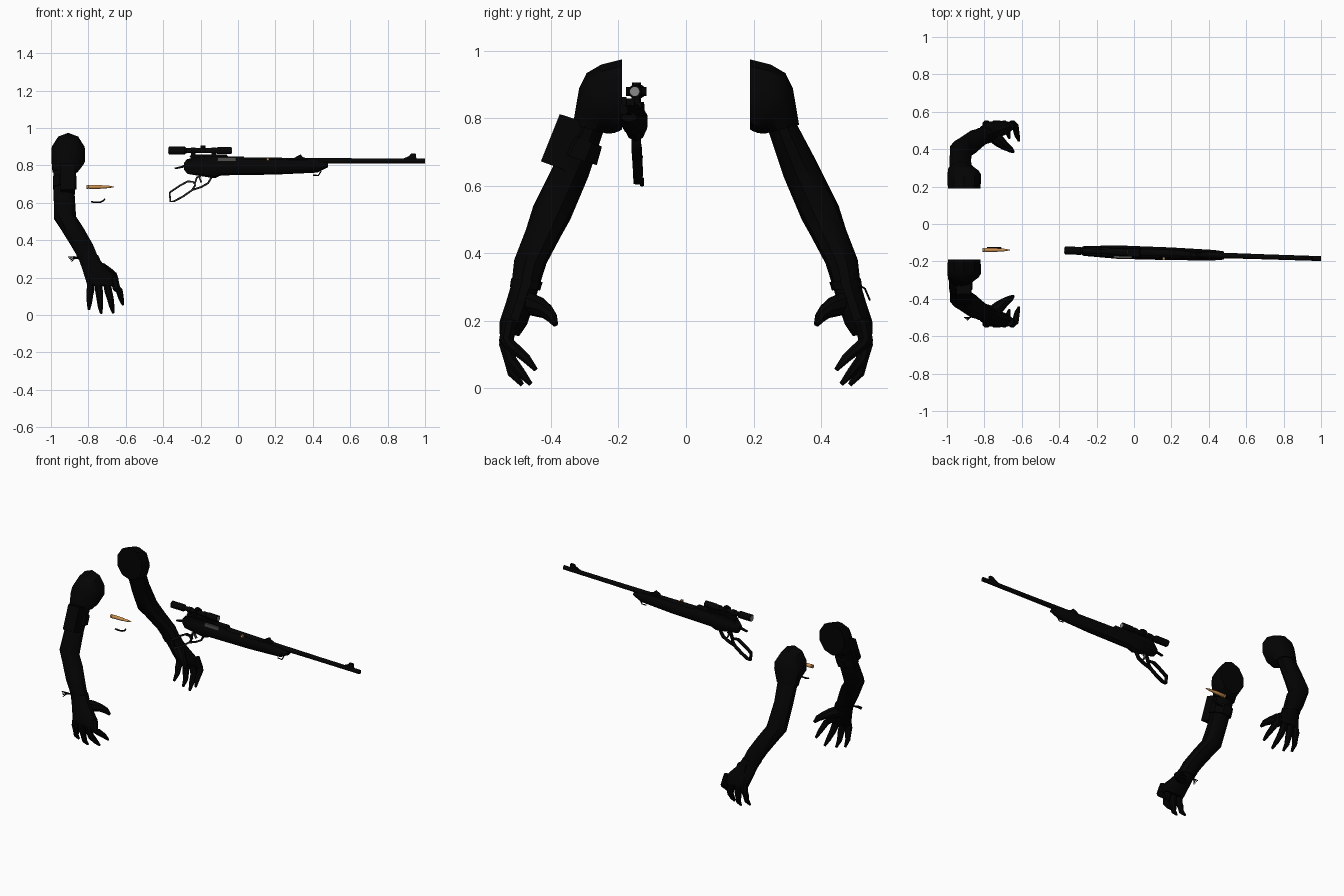
import bpy, bmesh, math
from mathutils import Vector

cube = bpy.data.objects.get("Cube")
if cube:
    bpy.data.objects.remove(cube, do_unlink=True)


def material(name, rgb):
    m = bpy.data.materials.new(name)
    m.use_nodes = True
    m.diffuse_color = (*rgb, 1)
    m.node_tree.nodes["Principled BSDF"].inputs["Base Color"].default_value = (*rgb, 1)
    return m


CLOTH = material("black cloth", (0.001, 0.001, 0.001))
SKIN = material("black glove", (0.0008, 0.0008, 0.0008))
GUN = material("gun black", (0.0012, 0.0012, 0.0012))
STEEL = material("dark steel", (0.08, 0.08, 0.075))
LENS = material("lens grey", (0.25, 0.25, 0.25))
BRASS = material("brass", (0.6, 0.28, 0.08))


def loft(name, rings, mat, closed=False):
    """Skin a list of point rings into one mesh."""
    bm = bmesh.new()
    rows = [[bm.verts.new(p) for p in ring] for ring in rings]
    n = len(rows[0])
    pairs = list(zip(rows, rows[1:])) + ([(rows[-1], rows[0])] if closed else [])
    for a, b in pairs:
        for i in range(n):
            j = (i + 1) % n
            bm.faces.new((a[i], a[j], b[j], b[i]))
    if not closed:
        bm.faces.new(rows[0])
        bm.faces.new(rows[-1])
    bmesh.ops.recalc_face_normals(bm, faces=bm.faces)
    me = bpy.data.meshes.new(name)
    bm.to_mesh(me)
    bm.free()
    me.materials.append(mat)
    ob = bpy.data.objects.new(name, me)
    bpy.context.collection.objects.link(ob)
    bpy.ops.object.select_all(action="DESELECT")
    ob.select_set(True)
    bpy.context.view_layer.objects.active = ob
    bpy.ops.object.shade_smooth_by_angle(angle=math.radians(35))
    return ob


def oval(c, u, v, n):
    return [c + u * math.cos(a) + v * math.sin(a)
            for a in (2 * math.pi * (i + 0.5) / n for i in range(n))]


def tube(name, pts, radii, mat, n=10, ref=(0, 1, 0), flat=1, closed=False):
    """Round or flattened tube along a path; flat widens it along ref."""
    pts = [Vector(p) for p in pts]
    if not isinstance(radii, (list, tuple)):
        radii = [radii] * len(pts)
    rings, last = [], len(pts) - 1
    for i, p in enumerate(pts):
        after = pts[(i + 1) % len(pts)] if closed else pts[min(i + 1, last)]
        t = (after - pts[i - 1 if closed else max(i - 1, 0)]).normalized()
        u = Vector(ref)
        u = (u - t * u.dot(t)).normalized()
        rings.append(oval(p, u * radii[i] * flat, t.cross(u) * radii[i], n))
    return loft(name, rings, mat, closed)


def prism(name, profile, axis, lo, hi, mat):
    """Extrude a profile along x (profile y,z) or y (profile x,z)."""
    def at(d):
        return [Vector((d, a, b) if axis == "x" else (a, d, b)) for a, b in profile]
    return loft(name, [at(lo), at(hi)], mat)


def limb(name, sections, side, mat, n=10):
    """Each section: outer y, z, inner y, z, centre x, half width."""
    rings = []
    for oy, oz, iy, iz, x, w in sections:
        c = Vector((x, side * (oy + iy) / 2, (oz + iz) / 2))
        v = Vector((0, side * (oy - iy) / 2, (oz - iz) / 2))
        rings.append(oval(c, Vector((w * 1.04, 0, 0)), v * 1.04, n))
    return loft(name, rings, mat)


# Arms, one for each side
sleeve = [(.19, .97, .19, .77, -.908, .087), (.25, .955, .20, .765, -.908, .09),
          (.293, .93, .213, .76, -.908, .09), (.315, .885, .225, .757, -.912, .084),
          (.333, .78, .238, .755, -.925, .068)]
forearm = [(.322, .79, .245, .765, -.925, .062), (.38, .68, .29, .63, -.93, .056),
           (.45, .54, .345, .50, -.925, .06), (.472, .47, .37, .455, -.887, .062),
           (.507, .38, .415, .37, -.835, .06), (.515, .31, .437, .30, -.80, .054),
           (.53, .26, .452, .25, -.772, .064), (.55, .20, .472, .19, -.735, .082),
           (.552, .16, .495, .155, -.724, .082)]
# Each finger: knuckle x, tip x, tip y, tip z
fingers = {"little": (-.785, -.797, .485, .03), "ring": (-.748, -.732, .485, .01),
           "middle": (-.705, -.667, .46, .012), "index": (-.664, -.615, .445, .055)}

for side, label in ((-1, "front"), (1, "back")):
    limb(label + "_sleeve", sleeve, side, CLOTH)
    limb(label + "_forearm", forearm, side, SKIN)
    for finger, (kx, tx, ty, tz) in fingers.items():
        path = [(kx, side * .522, .20), (kx * .7 + tx * .3, side * .533, tz * .3 + .125),
                (kx * .4 + tx * .6, side * .522, tz + .075),
                (kx * .2 + tx * .8, side * (ty + .03), tz + .035), (tx, side * ty, tz)]
        tube(f"{label}_{finger}_finger", path, [.023, .022, .019, .015, .007],
             SKIN, 8, (1, 0, 0))
    tube(label + "_thumb", [(-.765, side * .48, .255), (-.72, side * .442, .243),
                            (-.69, side * .417, .23), (-.662, side * .399, .212),
                            (-.645, side * .386, .188)],
         [.036, .032, .024, .018, .008], SKIN, 8, (1, 0, 0))
    limb(label + "_wristband", [(.516, .325, .426, .315, -.806, .058),
                                (.52, .30, .434, .29, -.794, .058)], side, CLOTH)

# Pouch and strap on the front arm, loose cords at the wrists
prism("arm_pouch", [(-.374, .812), (-.30, .788), (-.355, .645), (-.43, .672)],
      "x", -.95, -.872, CLOTH)
limb("pouch_strap", [(.35, .755, .247, .715, -.927, .066),
                     (.385, .70, .262, .66, -.927, .066)], -1, CLOTH, 8)
for i in range(4):
    tube(f"wrist_cord_{i}", [(-.845, -.49, .305), (-.875, -.50, .312 - i * .004),
                             (-.908 + i * .006, -.50 - i * .005, .31 - i * .008)],
         .0025, CLOTH, 5)
tube("back_wrist_cord", [(-.80, .505, .31), (-.80, .53, .295), (-.80, .545, .26)],
     .003, CLOTH, 5, (1, 0, 0))

# Rifle parts are built on y = 0 and then aligned together
rifle = []


def add(ob):
    rifle.append(ob)
    return ob


def along(name, stations, z, mat, n=12):
    add(tube(name, [(x, 0, z) for x, r in stations], [r for x, r in stations], mat, n))


# Stock and receiver
stock = [(-.29, .78, .812, .013), (-.27, .757, .832, .026), (-.125, .735, .838, .034),
         (-.09, .75, .838, .036), (.2, .754, .836, .034), (.425, .764, .832, .028),
         (.48, .79, .815, .022)]
add(loft("stock", [oval(Vector((x, 0, (lo + hi) / 2)), Vector((0, w * 1.05, 0)),
                        Vector((0, 0, (hi - lo) * .54)), 10) for x, lo, hi, w in stock], GUN))
add(prism("receiver", [(-.275, .80), (-.255, .838), (-.2, .848), (.03, .848), (.06, .80)],
          "y", -.022, .022, GUN))
add(prism("ejection_plate", [(-.11, .822), (-.11, .842), (-.01, .842), (-.01, .822)],
          "y", -.033, -.02, STEEL))
add(prism("hammer", [(-.34, .787), (-.335, .779), (-.28, .79), (-.27, .815), (-.3, .797)],
          "y", -.006, .006, GUN))
add(prism("side_bead", [(.152, .825), (.152, .839), (.167, .839), (.167, .825)],
          "y", -.034, -.02, BRASS))

# Barrel and sights
along("barrel", [(.0, .02), (.35, .016), (.7, .014), (1, .0135)], .824, GUN)
add(prism("rear_sight", [(.29, .83), (.31, .846), (.335, .858), (.345, .846), (.37, .835)],
          "y", -.012, .012, GUN))
add(prism("front_sight", [(.87, .83), (.915, .85), (.925, .863), (.95, .863), (.955, .83)],
          "y", -.007, .007, GUN))
add(tube("sling_loop", [(.40, 0, .748), (.43, 0, .746), (.445, 0, .77)], .0035, GUN, 6))

# Scope with turrets, lenses and mounts
along("scope_tube", [(-.37, .022), (-.285, .022), (-.275, .014), (-.12, .014),
                     (-.105, .02), (-.035, .02)], .879, GUN)
along("rear_lens", [(-.373, .016), (-.369, .016)], .879, LENS)
along("front_lens", [(-.036, .014), (-.032, .014)], .879, LENS)
add(tube("top_turret", [(-.187, 0, .875), (-.187, 0, .905)], .014, GUN))
add(tube("side_turret", [(-.187, -.03, .879), (-.187, .03, .879)], .013, GUN, 10, (1, 0, 0)))
for i, x in enumerate((-.24, -.13)):
    along(f"scope_ring_{i}", [(x - .012, .018), (x + .012, .018)], .879, GUN)
    add(prism(f"scope_mount_{i}", [(x - .015, .84), (x - .01, .87), (x + .01, .87),
                                   (x + .015, .84)], "y", -.012, .012, GUN))
add(prism("mount_rail", [(-.26, .845), (-.25, .857), (-.06, .857), (-.05, .845)],
          "y", -.012, .012, GUN))

# Lever with finger loop, guard and trigger
loop = [(-.365, .655), (-.362, .606), (-.34, .609), (-.295, .633), (-.245, .668),
        (-.228, .695), (-.24, .712), (-.27, .714), (-.31, .692)]
guard = [(-.245, .668), (-.195, .685), (-.16, .705), (-.145, .73), (-.14, .75)]
bow = [(-.232, .70), (-.22, .735), (-.20, .745)]
trigger = [(-.20, .755), (-.205, .73), (-.195, .708)]
lever = [add(tube("lever_loop", [(x, 0, z) for x, z in loop], .0055, GUN, 8,
                  flat=2.6, closed=True))]
for name, path in (("lever_guard", guard), ("lever_bow", bow)):
    lever.append(add(tube(name, [(x, 0, z) for x, z in path], .0055, GUN, 8, flat=2.6)))
add(tube("trigger", [(x, 0, z) for x, z in trigger], .005, STEEL, 8, flat=2))

# Bare steel on the front side of the lever
for ob in lever:
    ob.data.materials.append(STEEL)
    for face in ob.data.polygons:
        face.material_index = int(face.normal.y < -.4)

for ob in rifle:
    for v in ob.data.vertices:
        v.co.y += -.153 - .032 * v.co.x

# Loose cartridge and the curved part beneath it
case = [(-.81, .011), (-.803, .011), (-.80, .009), (-.796, .0115), (-.735, .0105),
        (-.72, .008), (-.695, .0075), (-.675, .004), (-.662, .001)]
tube("cartridge", [(x, -.139, .685) for x, r in case], [r for x, r in case], BRASS, 12)
tube("curved_latch", [(-.785, -.13, .605), (-.76, -.13, .602), (-.735, -.13, .604),
                      (-.718, -.13, .612), (-.712, -.13, .622)], .0045, GUN, 8, flat=1.5)
